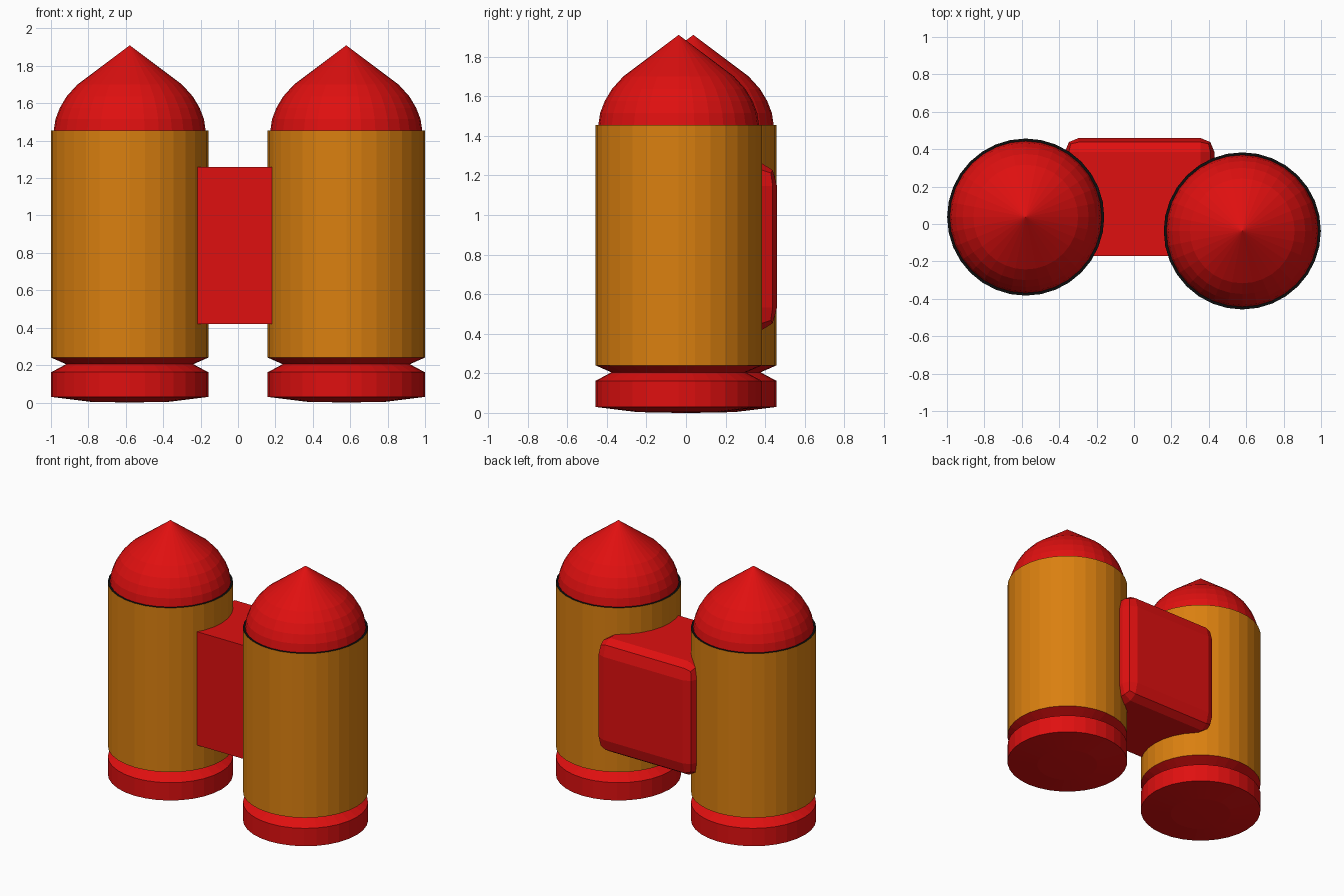
import bpy, bmesh, math

if "Cube" in bpy.data.objects:
    bpy.data.objects.remove(bpy.data.objects["Cube"])


def material(name, rgb):
    m = bpy.data.materials.new(name)
    m.diffuse_color = (*rgb, 1)
    m.use_nodes = True
    m.node_tree.nodes["Principled BSDF"].inputs["Base Color"].default_value = m.diffuse_color
    return m


red = material("red", (0.74, 0.005, 0.005))
orange = material("orange", (0.70, 0.215, 0.005))
black = material("black", (0.004, 0.004, 0.004))


def finish(bm, name, mat):
    bmesh.ops.recalc_face_normals(bm, faces=bm.faces)
    me = bpy.data.meshes.new(name)
    bm.to_mesh(me)
    bm.free()
    me.materials.append(mat)
    ob = bpy.data.objects.new(name, me)
    bpy.context.collection.objects.link(ob)
    return ob


def lathe(name, profile, centre, mat, sides=32):
    """Spin a (radius, z) profile round a vertical axis; open or pointed ends."""
    bm = bmesh.new()
    rings = []
    for r, z in profile:
        n = 1 if r == 0 else sides
        rings.append([bm.verts.new((centre[0] + r * math.cos(2 * math.pi * i / sides),
                                    centre[1] + r * math.sin(2 * math.pi * i / sides), z))
                      for i in range(n)])
    for a, b in zip(rings, rings[1:]):
        for i in range(sides):
            j = (i + 1) % sides
            corners = [a[i % len(a)], a[j % len(a)], b[j % len(b)], b[i % len(b)]]
            bm.faces.new(list(dict.fromkeys(corners)))
    return finish(bm, name, mat)


R = 0.42
for side, s in (("left", -1), ("right", 1)):
    c = (0.579 * s, -0.037 * s)
    # foot with a waist under the tank
    lathe(side + "_foot", [(0, 0), (0.21, 0.004), (R, 0.03), (R, 0.162),
                           (0.34, 0.205), (R, 0.24)], c, red)
    # tank body
    lathe(side + "_tank", [(R, 0.24), (R, 1.455)], c, orange)
    # thin rim under the dome
    lathe(side + "_rim", [(R, 1.455), (0.40, 1.456)], c, black)
    # pointed dome
    lathe(side + "_dome", [(0.406, 1.455), (0.397, 1.515), (0.374, 1.575),
                           (0.337, 1.637), (0.28, 1.70), (0, 1.91)], c, red)

# connecting block, rounded at the back; built short so the bevel is taller in z
STRETCH = 1.5
bm = bmesh.new()
bmesh.ops.create_cube(bm, size=1)
for v in bm.verts:
    v.co.x = 0.03 + v.co.x * 0.80
    v.co.y = 0.145 + v.co.y * 0.63
    v.co.z *= 0.84 / STRETCH
soft = [e for e in bm.edges if any(v.co.y > 0.4 for v in e.verts)]
bmesh.ops.bevel(bm, geom=soft, offset=0.075, segments=2, profile=0.5, affect='EDGES')
for v in bm.verts:
    v.co.z = 0.84 + v.co.z * STRETCH
finish(bm, "connecting_block", red)
